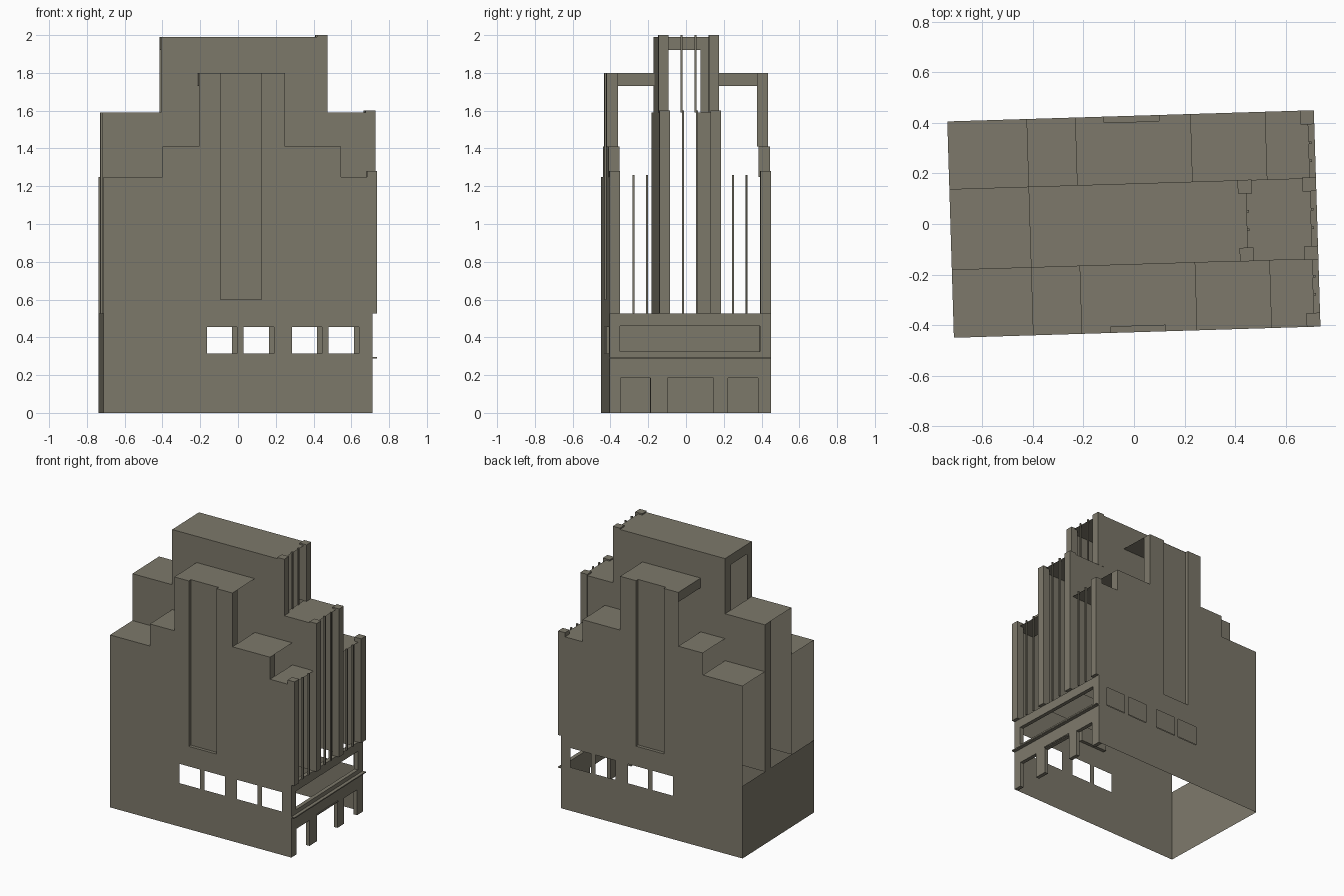
import bpy, bmesh, math
from mathutils import Matrix, Vector

if "Cube" in bpy.data.objects:
    bpy.data.objects.remove(bpy.data.objects["Cube"])

# The whole building is turned slightly about z
TURN = Matrix.Rotation(math.radians(1.75), 4, 'Z')

stone = bpy.data.materials.new("warm_grey_stone")
stone.diffuse_color = (0.205, 0.19, 0.145, 1)
stone.use_nodes = True
stone.node_tree.nodes["Principled BSDF"].inputs["Base Color"].default_value = stone.diffuse_color

W = 0.4275      # half width of building
C = 0.16        # half width of centre lane
B, F = -0.725, 0.70   # back and front ends
DEPTH = 0.024   # side recess depth


def make(name, quads=(), boxes=()):
    bm = bmesh.new()

    def plane(axis, a, r1, r2, sign=1):
        pts = []
        for s, t in ((0, 0), (1, 0), (1, 1), (0, 1)):
            p = [r1[s], r2[t]]
            p.insert(axis, a)
            pts.append(Vector(p))
        n = (pts[1] - pts[0]).cross(pts[2] - pts[0])
        if n[axis] * sign < 0:
            pts.reverse()
        bm.faces.new([bm.verts.new(p) for p in pts])

    for q in quads:
        plane(*q)
    for u, v, z in boxes:
        r = (u, v, z)
        for ax in range(3):
            o = [r[i] for i in range(3) if i != ax]
            plane(ax, r[ax][0], o[0], o[1], -1)
            plane(ax, r[ax][1], o[0], o[1], 1)
    bmesh.ops.remove_doubles(bm, verts=bm.verts, dist=1e-5)
    bm.transform(TURN)
    me = bpy.data.meshes.new(name)
    bm.to_mesh(me)
    bm.free()
    me.materials.append(stone)
    ob = bpy.data.objects.new(name, me)
    bpy.context.collection.objects.link(ob)
    return ob


def grid(axis, a, xs, zs, keep, sign):
    """Sheet wall made of the grid cells whose centre passes the keep rule."""
    out = []
    for x0, x1 in zip(xs, xs[1:]):
        for z0, z1 in zip(zs, zs[1:]):
            if keep((x0 + x1) / 2, (z0 + z1) / 2):
                out.append((axis, a, (x0, x1), (z0, z1), sign))
    return out


# Stepped outline of the side lanes: (start, end, height)
steps = [(B, -0.412, 1.25), (-0.412, -0.22, 1.41), (-0.22, 0.237, 1.8),
         (0.237, 0.532, 1.41), (0.532, F, 1.25)]
windows = [(-0.178, -0.018), (0.017, 0.177), (0.272, 0.432), (0.467, 0.627)]
R0, R1 = -0.106, 0.112   # recess extent


def side_keep(u, z):
    top = next(h for a, b, h in steps if a <= u <= b)
    if z > top or (R0 < u < R1 and z > 0.6):
        return False
    return not (0.315 < z < 0.455 and any(a < u < b for a, b in windows))


us = sorted({B, F, R0, R1, -0.412, -0.22, 0.237, 0.532} | {x for w in windows for x in w})
zs = [0, 0.315, 0.455, 0.6, 1.25, 1.41, 1.8]

for s, side in ((-1, "south"), (1, "north")):
    def span(a, b):
        return tuple(sorted((s * a, s * b)))

    # Outer side wall with windows and tall recess
    q = grid(1, s * W, us, zs, side_keep, s)
    rec = span(W - DEPTH, W)
    q += [(1, s * (W - DEPTH), (R0, R1), (0.6, 1.8), s),
          (2, 0.6, (R0, R1), rec, 1),
          (0, R0, rec, (0.6, 1.8), 1), (0, R1, rec, (0.6, 1.8), -1)]
    make(side + "_side_wall", q)

    # Stepped roofs over the side lane
    q = []
    for a, b, h in steps:
        if h == 1.8:
            q += [(2, h, (a, R0), span(C, W), 1),
                  (2, h, (R0, R1), span(C, W - DEPTH), 1),
                  (2, h, (R1, b), span(C, W), 1)]
        else:
            q.append((2, h, (a, b), span(C, W), 1))
    make(side + "_stepped_roof", q)

    # Narrow returns at the front of each step, beam at the back
    make(side + "_step_returns", [
        (0, 0.237, span(W - 0.06, W), (1.41, 1.8), 1),
        (0, 0.532, span(W - 0.06, W), (1.25, 1.41), 1),
        (0, -0.22, span(C, W), (1.73, 1.8), -1)])

    # Wall between side lane and centre lane, rising into the tower
    make(side + "_lane_wall", [
        (1, s * C, (B, -0.412), (0.525, 1.59), s),
        (1, s * C, (-0.412, 0.447), (0.525, 1.99), s),
        (1, s * C, (0.447, F), (0.525, 1.59), s)])

    # Front pilasters
    make(side + "_pilasters", boxes=[
        ((0.67, 0.724), span(W - 0.055, W), (0.525, 1.28)),
        ((0.67, 0.724), span(0.108, 0.163), (0.525, 1.6)),
        ((0.414, 0.469), span(0.107, 0.161), (1.59, 2.0))])

    # Thin window posts
    posts = [((0.70, 0.711), span(v - 0.005, v + 0.005), (0.525, 1.26)) for v in (0.228, 0.30)]
    posts += [((0.70, 0.711), span(0.032, 0.042), (0.525, 1.6)),
              ((0.445, 0.456), span(0.032, 0.042), (1.59, 2.0))]
    make(side + "_window_posts", boxes=posts)

# Centre lane roofs
make("centre_roof", [(2, 1.59, (B, -0.412), (-C, C), 1),
                     (2, 1.99, (-0.412, 0.447), (-C, C), 1),
                     (2, 1.59, (0.447, F), (-C, C), 1)])

# Tower back frame around its opening
make("tower_back_frame", grid(0, -0.412, [-C, -0.105, 0.09, C], [1.59, 1.92, 1.99],
                              lambda v, z: z > 1.92 or abs(v) > 0.09, -1))

# Low back wall and the pier standing on it
make("back_wall", [(0, B, (-W, W), (0, 0.525), -1)])
make("back_pier", [(0, B, (0.085, C), (0.525, 1.59), -1)])

# Street front: legs, lintel and long window band
doors = [(-0.368, -0.21), (-0.12, 0.125), (0.20, 0.36)]
vs = [-W, -0.368, -0.21, -0.12, 0.125, 0.20, 0.36, W]
t = (0.672, F)
boxes = [(t, (vs[i], vs[i + 1]), (0, 0.185)) for i in (0, 2, 4, 6)]
boxes += [(t, (-W, W), (0.185, 0.325)), (t, (-W, W), (0.46, 0.525)),
          (t, (-W, -0.37), (0.325, 0.46)), (t, (0.37, W), (0.325, 0.46))]
make("street_front", boxes=boxes)

# Canopy and small door ledge
make("canopy", boxes=[((0.672, 0.724), (-W, W), (0.288, 0.296))])
make("door_ledge", boxes=[((0.69, 0.706), (-0.12, 0.125), (0.19, 0.198))])
